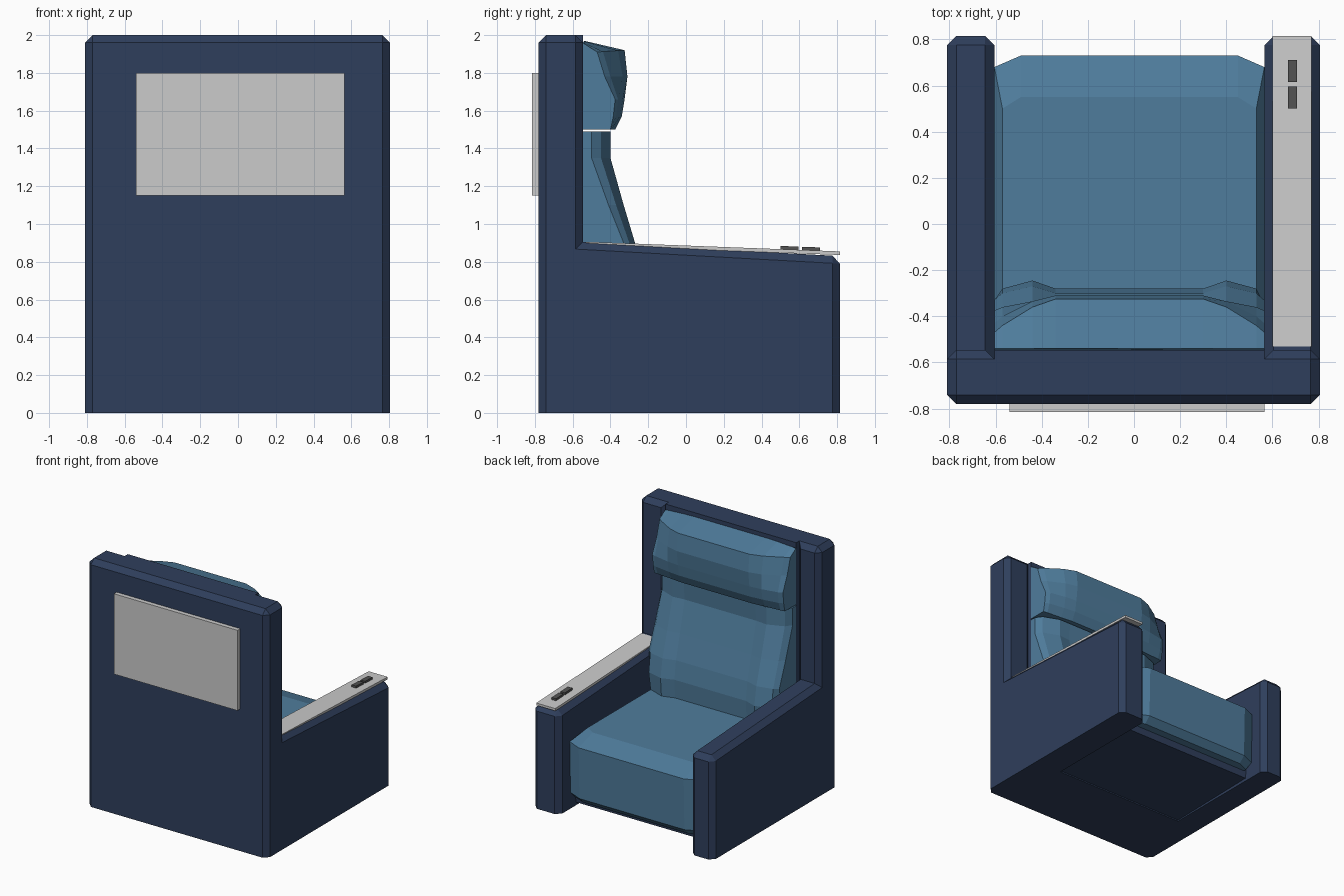
import bpy, bmesh

if "Cube" in bpy.data.objects:
    bpy.data.objects.remove(bpy.data.objects["Cube"])

def material(name, rgb):
    m = bpy.data.materials.new(name)
    m.diffuse_color = (*rgb, 1)
    m.use_nodes = True
    m.node_tree.nodes["Principled BSDF"].inputs["Base Color"].default_value = m.diffuse_color
    return m

NAVY = material("navy_shell", (0.028, 0.049, 0.107))
BLUE = material("blue_fabric", (0.078, 0.202, 0.332))
DARK = material("dark_button", (0.084, 0.084, 0.084))
CX = -0.02          # middle of the cushions between the arms

def finish(bm, name, mat):
    bmesh.ops.recalc_face_normals(bm, faces=bm.faces)
    me = bpy.data.meshes.new(name)
    bm.to_mesh(me)
    bm.free()
    ob = bpy.data.objects.new(name, me)
    bpy.context.collection.objects.link(ob)
    if mat:
        me.materials.append(mat)
    return ob

def loft(name, rings, mat, keep=None, bevel=0.0):
    """Skin equal-length rings, cap both ends, optionally chamfer chosen edges."""
    bm = bmesh.new()
    vs = [[bm.verts.new(p) for p in r] for r in rings]
    n = len(rings[0])
    for a, b in zip(vs, vs[1:]):
        for i in range(n):
            j = (i + 1) % n
            bm.faces.new((a[i], a[j], b[j], b[i]))
    bm.faces.new(vs[0])
    bm.faces.new(vs[-1])
    if bevel:
        bmesh.ops.recalc_face_normals(bm, faces=bm.faces)
        edges = [e for e in bm.edges if keep(e)]
        bmesh.ops.bevel(bm, geom=edges, offset=bevel, segments=1,
                        affect='EDGES', profile=0.5)
    return finish(bm, name, mat)

def profile(name, pts, x0, x1, mat, keep=None, bevel=0.0):
    """Side outline (y, z) extruded from x0 to x1."""
    return loft(name, [[(x, y, z) for y, z in pts] for x in (x0, x1)], mat, keep, bevel)

def box(name, x0, x1, y0, y1, z0, z1, mat=None, **kw):
    return profile(name, [(y0, z0), (y1, z0), (y1, z1), (y0, z1)], x0, x1, mat, **kw)

# side walls: arm and back wing in one L outline
side = [(-0.78, 0), (0.815, 0), (0.815, 0.83), (-0.545, 0.905), (-0.545, 2), (-0.78, 2)]
for name, inner, outer in (("left_side", -0.605, -0.81), ("right_side", 0.565, 0.805)):
    def keep(e, inner=inner):
        a, b = (v.co for v in e.verts)
        if max(a.z, b.z) < 0.01 or not e.is_convex:
            return False
        flush = abs(a.x - inner) < 1e-4 and abs(b.x - inner) < 1e-4
        hidden = (a.y + b.y) / 2 < -0.6
        return not (flush and hidden)
    profile(name, side, inner, outer, NAVY, keep, 0.04)

# back panel between the wings, only its rear top edge chamfered
box("back_panel", -0.605, 0.565, -0.78, -0.545, 0, 2, NAVY, bevel=0.04,
    keep=lambda e: all(v.co.z > 1.9 and v.co.y < -0.7 for v in e.verts))

# seat base, stepped up slightly under the front
profile("seat_base", [(-0.55, 0), (-0.2, 0), (-0.2, 0.01), (0.6, 0.025), (0.62, 0.2), (-0.55, 0.2)],
        -0.605, 0.565, NAVY)

# seat cushion: stacked plan outlines
def plan(z, front, corner, inset):
    w = 0.585 - inset
    half = [(w, -0.54), (w, corner), (0.47, front)]
    return [(CX + x, y, z) for x, y in half] + [(CX - x, y, z) for x, y in reversed(half)]

loft("seat_cushion", [plan(0.08, 0.67, 0.63, 0.02), plan(0.13, 0.72, 0.67, 0),
                      plan(0.545, 0.73, 0.68, 0), plan(0.60, 0.55, 0.50, 0.035)], BLUE)

# padded cushions: each row is height, then front y at the edge, shoulder, bolster and centre
def pad(name, rows):
    xs = (0.585, 0.55, 0.42, 0.32)
    rings = []
    for z, zc, *ys in rows:
        half = [(0.585, -0.55, z)] + [(x, y, z + (zc - z) * t) for x, y, t in
                                      zip(xs, ys, (0, 0.3, 0.8, 1))]
        rings.append([(CX + x, y, h) for x, y, h in half] +
                     [(CX - x, y, h) for x, y, h in reversed(half)])
    loft(name, rings, BLUE)

pad("back_cushion", [
    (0.56, 0.56, -0.38, -0.31, -0.26, -0.29),
    (0.75, 0.75, -0.35, -0.28, -0.245, -0.28),
    (0.90, 0.90, -0.33, -0.30, -0.27, -0.30),
    (1.10, 1.10, -0.41, -0.37, -0.33, -0.35),
    (1.35, 1.35, -0.50, -0.45, -0.40, -0.41),
    (1.49, 1.49, -0.50, -0.45, -0.40, -0.40)])
pad("headrest", [
    (1.50, 1.50, -0.40, -0.395, -0.385, -0.375),
    (1.57, 1.57, -0.385, -0.37, -0.35, -0.34),
    (1.66, 1.66, -0.375, -0.36, -0.335, -0.325),
    (1.78, 1.78, -0.43, -0.40, -0.335, -0.31),
    (1.91, 1.92, -0.47, -0.44, -0.36, -0.325),
    (1.955, 1.97, -0.54, -0.54, -0.54, -0.54)])

# rear screen
box("rear_screen", -0.54, 0.565, -0.815, -0.77, 1.15, 1.8)

# control strip along the right arm, following its slope
def strip(name, x0, x1, y0, y1, low, high, mat=None):
    z = lambda y: 0.905 - (y + 0.53) * 0.038
    profile(name, [(y0, z(y0) + low), (y1, z(y1) + low), (y1, z(y1) + high), (y0, z(y0) + high)],
            x0, x1, mat)

strip("arm_control_strip", 0.60, 0.77, -0.53, 0.815, -0.018, 0.001)
for i, y in enumerate((0.50, 0.615)):
    strip(f"control_button_{i + 1}", 0.667, 0.707, y, y + 0.095, 0, 0.018, DARK)
